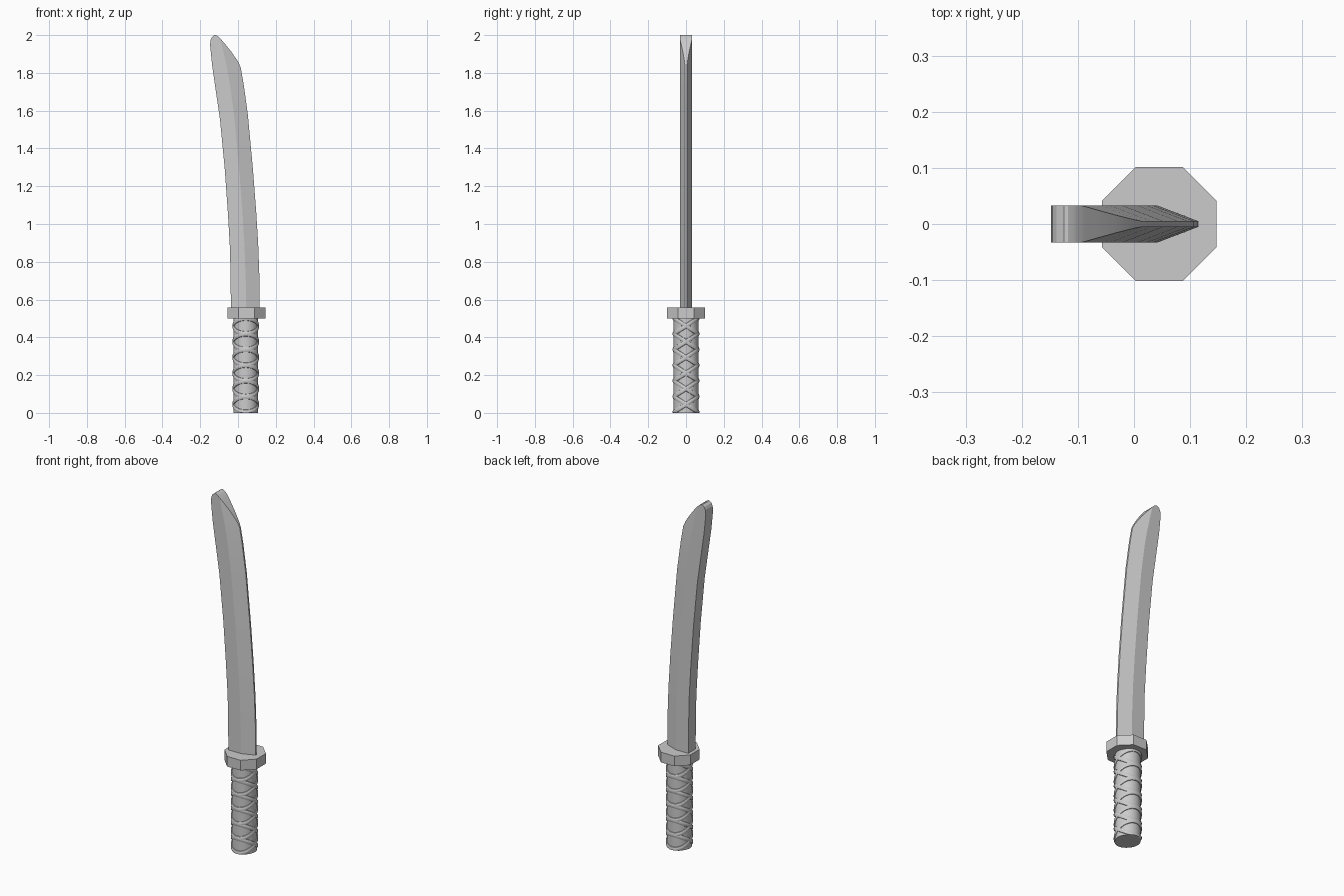
import bpy, bmesh, math
from mathutils import Vector

cube = bpy.data.objects.get("Cube")
if cube:
    bpy.data.objects.remove(cube)

grey = bpy.data.materials.new("plain grey")
grey.use_nodes = True
colour = (0.6, 0.6, 0.6, 1)
grey.diffuse_color = colour
grey.node_tree.nodes["Principled BSDF"].inputs["Base Color"].default_value = colour

AXIS = 0.041       # x of the handle's centre line


def finish(bm, name, angle):
    bmesh.ops.remove_doubles(bm, verts=bm.verts, dist=0.0004)
    bmesh.ops.recalc_face_normals(bm, faces=bm.faces)
    mesh = bpy.data.meshes.new(name)
    bm.to_mesh(mesh)
    bm.free()
    mesh.materials.append(grey)
    obj = bpy.data.objects.new(name, mesh)
    bpy.context.collection.objects.link(obj)
    bpy.ops.object.select_all(action='DESELECT')
    obj.select_set(True)
    bpy.context.view_layer.objects.active = obj
    bpy.ops.object.shade_smooth_by_angle(angle=math.radians(angle))
    return obj


def loft(bm, loops, closed=False):
    rows = [[bm.verts.new(p) for p in loop] for loop in loops]
    n = len(rows[0])
    pairs = list(zip(rows, rows[1:]))
    if closed:
        pairs.append((rows[-1], rows[0]))
    else:
        bm.faces.new(rows[0])
        bm.faces.new(rows[-1])
    for a, b in pairs:
        for i in range(n):
            j = (i + 1) % n
            bm.faces.new((a[i], a[j], b[j], b[i]))


def prism(name, x, radius, z0, z1, sides, turn, angle):
    bm = bmesh.new()
    ring = [(x + radius * math.cos(turn + math.tau * i / sides),
             radius * math.sin(turn + math.tau * i / sides)) for i in range(sides)]
    loft(bm, [[(px, py, z) for px, py in ring] for z in (z0, z1)])
    return finish(bm, name, angle)


def sample(points, z):
    """Linear lookup of x at height z."""
    for (za, xa), (zb, xb) in zip(points, points[1:]):
        if z <= zb:
            return xa + (xb - xa) * (z - za) / (zb - za)
    return points[-1][1]


# Blade: curved spine and cutting edge, with a slanted rounded tip
spine = [(0.54, -0.037), (0.86, -0.042), (1.05, -0.053), (1.29, -0.07), (1.55, -0.095),
         (1.84, -0.137), (1.95, -0.148), (1.975, -0.145), (1.99, -0.138), (2.0, -0.125)]
edge = [(0.54, 0.115), (0.7, 0.114), (0.89, 0.107), (1.07, 0.096), (1.29, 0.079),
        (1.58, 0.052), (1.74, 0.03), (1.83, 0.014), (2.0, -0.025)]
tip = [(1.83, 0.014), (1.86, 0.0), (1.91, -0.034), (1.95, -0.066), (1.98, -0.092),
       (1.993, -0.106), (2.0, -0.118)]
heights = sorted({z for z, x in spine + edge + tip})
THICK, THIN, BEVEL = 0.033, 0.005, 0.073
bm = bmesh.new()
loops = []
for z in heights:
    back, full = sample(spine, z), sample(edge, z)
    front = full if z <= tip[0][0] else sample(tip, z)
    ridge = min(full - BEVEL, front)
    h = min(THICK, THIN + (THICK - THIN) * (full - front) / BEVEL)
    loops.append([(back, -THICK, z), (ridge, -THICK, z), (front, -h, z),
                  (front, h, z), (ridge, THICK, z), (back, THICK, z)])
loft(bm, loops)
finish(bm, "blade", 15)

# Octagonal guard
prism("guard", 0.045, 0.11, 0.5, 0.558, 8, math.pi / 8, 20)

# Grip core
prism("grip_core", AXIS, 0.065, 0.0, 0.51, 32, 0, 30)


# Grip wrapping: pairs of bands tilted forwards and backwards
def wrap_band(name, z, tilt):
    profile = [(0.06, -0.015), (0.068, -0.012), (0.071, -0.004),
               (0.071, 0.004), (0.068, 0.012), (0.06, 0.015)]
    bm = bmesh.new()
    loops = []
    for i in range(32):
        a = math.tau * i / 32
        centre = z + tilt * math.sin(a)
        loops.append([Vector((AXIS + r * math.cos(a), r * math.sin(a),
                              min(0.505, max(0.0, centre + dz)))) for r, dz in profile])
    loft(bm, loops, closed=True)
    finish(bm, name, 35)


for k in range(6):
    z = 0.045 + 0.083 * k
    wrap_band(f"grip_wrap_forward_{k + 1}", z, 0.0415)
    wrap_band(f"grip_wrap_backward_{k + 1}", z, -0.0415)
